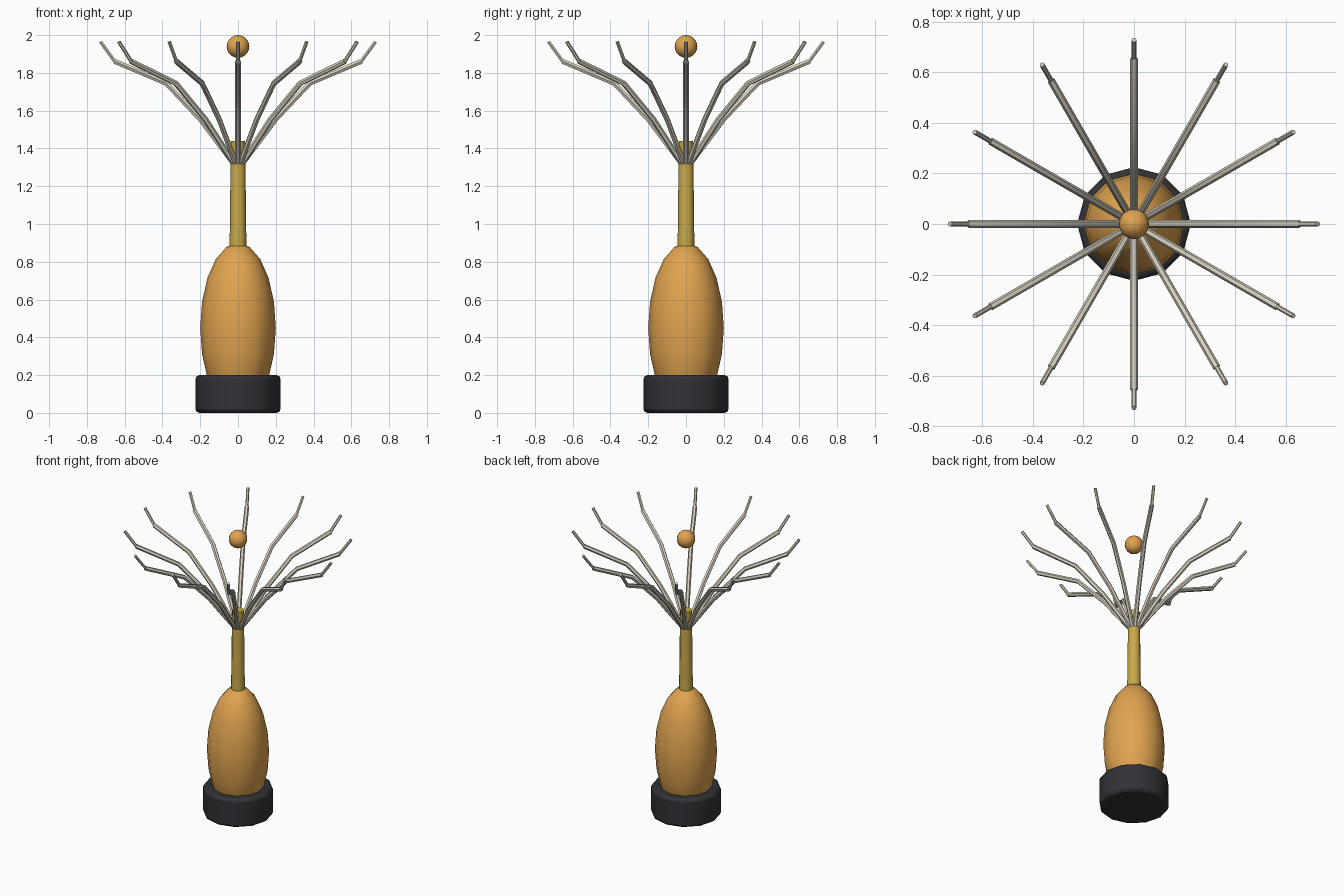
import bpy
from math import pi, cos, sin, radians

if "Cube" in bpy.data.objects:
    bpy.data.objects.remove(bpy.data.objects["Cube"])


def material(name, rgb):
    m = bpy.data.materials.new(name)
    m.diffuse_color = (*rgb, 1)
    m.use_nodes = True
    m.node_tree.nodes["Principled BSDF"].inputs["Base Color"].default_value = m.diffuse_color
    return m


DARK = material("dark_base", (0.03, 0.032, 0.037))
AMBER = material("amber", (0.75, 0.37, 0.08))
BRASS = material("brass", (0.58, 0.40, 0.07))
PALE = material("pale_metal", (0.68, 0.63, 0.53))


def finish(name, mat, angle=40):
    ob = bpy.context.object
    ob.name = name
    ob.data.materials.append(mat)
    bpy.ops.object.shade_smooth_by_angle(angle=radians(angle))
    return ob


def cylinder(name, mat, radius, z0, z1, sides, top=None):
    bpy.ops.mesh.primitive_cone_add(
        vertices=sides, radius1=radius, radius2=radius if top is None else top,
        depth=z1 - z0, location=(0, 0, (z0 + z1) / 2))
    return finish(name, mat)


def sphere(name, mat, radius, height, z, segments, rings):
    bpy.ops.mesh.primitive_uv_sphere_add(
        segments=segments, ring_count=rings, radius=1, location=(0, 0, z))
    bpy.context.object.scale = (radius, radius, height)
    bpy.ops.object.transform_apply(location=False, rotation=False, scale=True)
    return finish(name, mat, 60)


def tube(name, mat, path, radius, angle):
    # round tube along a (distance, height) path, turned to an angle
    cu = bpy.data.curves.new(name, 'CURVE')
    cu.dimensions = '3D'
    cu.bevel_depth = radius
    cu.bevel_resolution = 1
    cu.use_fill_caps = True
    sp = cu.splines.new('POLY')
    sp.points.add(len(path) - 1)
    for p, (r, z) in zip(sp.points, path):
        p.co = (r * cos(angle), r * sin(angle), z, 1)
    ob = bpy.data.objects.new(name, cu)
    bpy.context.collection.objects.link(ob)
    bpy.ops.object.select_all(action='DESELECT')
    ob.select_set(True)
    bpy.context.view_layer.objects.active = ob
    bpy.ops.object.convert(target='MESH')
    bpy.context.object.data.materials.clear()
    finish(name, mat, 50)


# base with softened rims
base = cylinder("base", DARK, 0.225, 0, 0.2, 12)
bev = base.modifiers.new("rim", 'BEVEL')
bev.width = 0.02
bev.segments = 2
bev.limit_method = 'ANGLE'
bev.angle_limit = radians(40)

# body, stem and floating ball
sphere("body", AMBER, 0.2, 0.45, 0.45, 12, 10)
cylinder("stem", BRASS, 0.045, 0.84, 1.44, 12, 0.038)
sphere("top_ball", AMBER, 0.06, 0.06, 1.94, 16, 10)

# twelve spreading branches with thin tips
BRANCH = [(0.028, 1.325), (0.2, 1.555), (0.38, 1.745), (0.655, 1.862)]
TIP = [(0.648, 1.855), (0.728, 1.965)]
for i in range(12):
    a = i * pi / 6
    tube(f"branch_{i + 1}", PALE, BRANCH, 0.015, a)
    tube(f"branch_tip_{i + 1}", PALE, TIP, 0.01, a)
